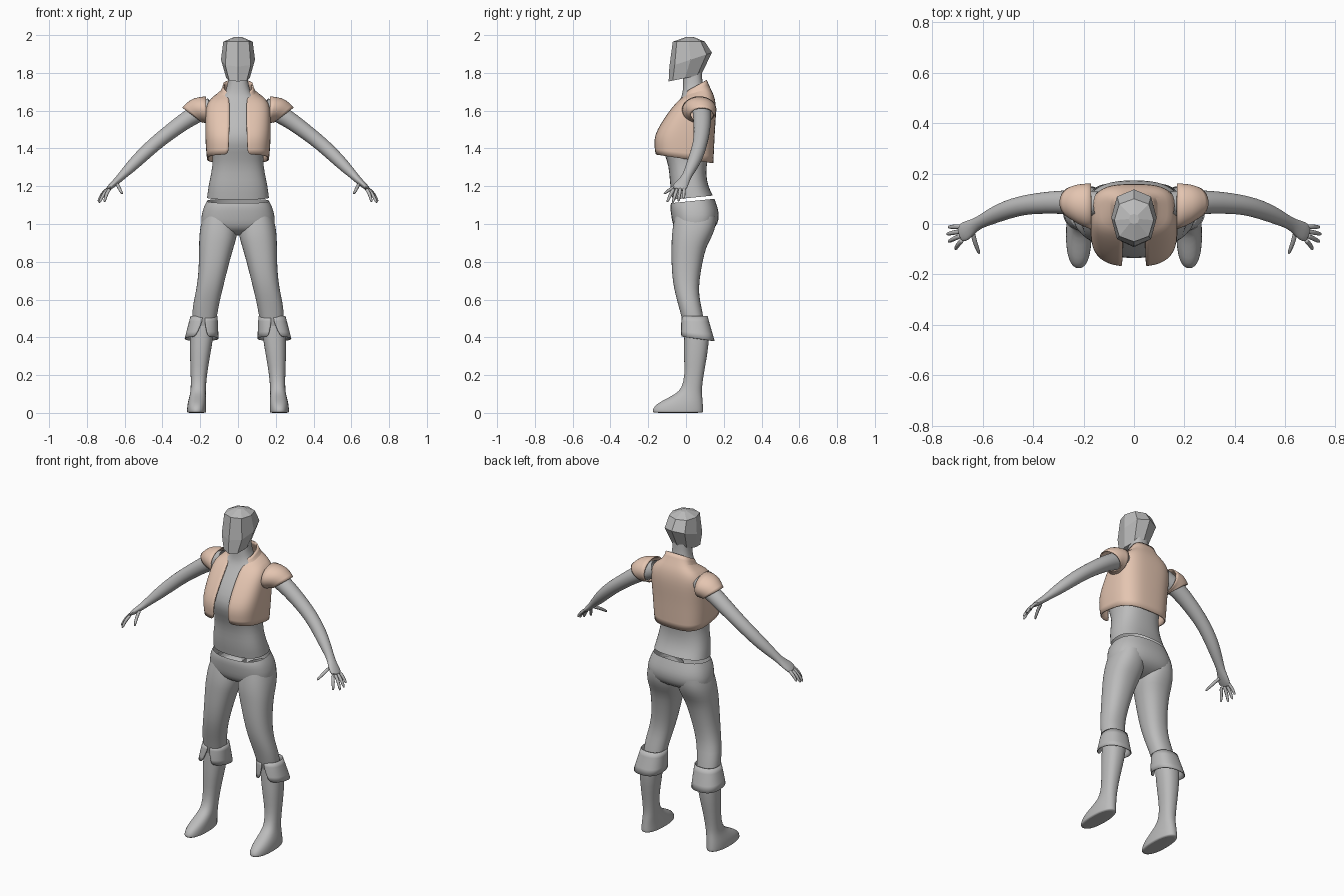
import bpy, bmesh, math
from mathutils import Vector

if "Cube" in bpy.data.objects:
    bpy.data.objects.remove(bpy.data.objects["Cube"])


def material(name, rgb):
    m = bpy.data.materials.new(name)
    m.diffuse_color = (*rgb, 1)
    m.use_nodes = True
    m.node_tree.nodes["Principled BSDF"].inputs["Base Color"].default_value = m.diffuse_color
    return m


GREY = material("plain_grey", (0.5, 0.5, 0.5))
TAN = material("pale_tan", (0.78, 0.56, 0.44))


def spow(a, p):
    return math.copysign(abs(a) ** p, a)


def ring(c, u, v, n=2.0, count=24, gap=None):
    """Superellipse around c; starts at -v. A gap leaves it open there."""
    c, u, v = Vector(c), Vector(u), Vector(v)
    if gap is None:
        angles = [2 * math.pi * i / count for i in range(count)]
    else:
        a = math.asin(min(1, gap / u.length) ** (n / 2))
        angles = [a + (2 * math.pi - 2 * a) * i / count for i in range(count + 1)]
    return [c + u * spow(math.sin(t), 2 / n) - v * spow(math.cos(t), 2 / n) for t in angles]


def level(z, x0, x1, y0, y1, tilt=0.0, **kw):
    """Horizontal ring from its bounds; tilt raises the back."""
    rx, ry = (x1 - x0) / 2, (y1 - y0) / 2
    return ring(((x0 + x1) / 2, (y0 + y1) / 2, z), (rx, 0, 0), (0, ry, ry * tilt), **kw)


def tube(path, side=(0, 1, 0), count=12):
    """Rings along a path of (point, half width, half thickness)."""
    pts = [Vector(p[0]) for p in path]
    rings = []
    for i, (p, a, b) in enumerate(path):
        d = (pts[min(i + 1, len(pts) - 1)] - pts[max(i - 1, 0)]).normalized()
        s = Vector(side)
        s = (s - d * s.dot(d)).normalized()
        rings.append(ring(p, d.cross(s) * b, s * a, count=count))
    return rings


def loft(name, ringsets, mat, caps=(False, False), closed=True, mirror=False,
         thick=0, sub=1, smooth=True):
    bm = bmesh.new()
    for rings in ringsets:
        rows = [[bm.verts.new(p) for p in r] for r in rings]
        n = len(rows[0])
        for a, b in zip(rows, rows[1:]):
            for i in range(n if closed else n - 1):
                j = (i + 1) % n
                bm.faces.new((a[i], a[j], b[j], b[i]))
        for flag, row in zip(caps, (rows[0], rows[-1])):
            if flag:
                centre = bm.verts.new(sum((v.co for v in row), Vector()) / n)
                for i in range(n):
                    bm.faces.new((row[i], row[(i + 1) % n], centre))
    bmesh.ops.recalc_face_normals(bm, faces=bm.faces)
    me = bpy.data.meshes.new(name)
    bm.to_mesh(me)
    bm.free()
    me.materials.append(mat)
    ob = bpy.data.objects.new(name, me)
    bpy.context.collection.objects.link(ob)
    if smooth:
        bpy.ops.object.select_all(action='DESELECT')
        ob.select_set(True)
        bpy.context.view_layer.objects.active = ob
        me.shade_smooth()
    if mirror:
        ob.modifiers.new("mirror", 'MIRROR').use_clip = False
        ob.modifiers["mirror"].use_mirror_merge = False
    if sub:
        s = ob.modifiers.new("smooth", 'SUBSURF')
        s.levels = s.render_levels = sub
    if thick:
        s = ob.modifiers.new("thickness", 'SOLIDIFY')
        s.thickness, s.offset = thick, -1
    if smooth:
        bpy.ops.object.shade_smooth_by_angle(angle=math.radians(40))
    return ob


# Faceted head
head = [level(1.99, -.02, .02, 0, .04, n=2.4, count=8),
        level(1.965, -.078, .078, -.07, .1, n=2.4, count=8),
        level(1.87, -.09, .09, -.088, .137, .33, n=2.4, count=8),
        level(1.772, -.062, .062, -.092, .08, .2, n=2.4, count=8)]
loft("head", [head], GREY, caps=(True, True), sub=0, smooth=False)

# Torso and neck: z, half width, front, back
TORSO = [(1.14, .165, -.072, .143), (1.2, .158, -.085, .117), (1.27, .142, -.088, .105),
         (1.34, .132, -.1, .115), (1.42, .142, -.138, .13), (1.48, .152, -.138, .14),
         (1.55, .155, -.105, .143), (1.61, .15, -.065, .14), (1.66, .11, -.03, .125),
         (1.69, .07, -.018, .105), (1.74, .053, -.015, .085), (1.82, .05, -.015, .085)]
loft("torso", [[level(z, -w, w, f, b, .1 if i == 0 else 0, n=2.5)
                for i, (z, w, f, b) in enumerate(TORSO)]], GREY)

# Open vest with collar: z, half width, front, back, tilt, half opening
VEST = [(1.345, .165, -.163, .145, -.15, .05), (1.41, .171, -.17, .149, -.08, .05),
        (1.47, .174, -.167, .152, 0, .048), (1.53, .174, -.135, .156, 0, .046),
        (1.59, .172, -.095, .16, 0, .045), (1.64, .166, -.055, .158, 0, .045),
        (1.675, .135, -.028, .148, .1, .05), (1.695, .088, -.012, .13, .3, .055),
        (1.732, .08, -.002, .11, .55, .06)]
loft("vest", [[level(z, -w, w, f, b, t, n=3, count=32, gap=g)
               for z, w, f, b, t, g in VEST]], TAN, closed=False, thick=.008)

# Cap sleeves
SLEEVE = [ring((.17, .07, 1.605), (0, 0, .072), (0, .092, 0)),
          ring((.207, .076, 1.602), (.03, 0, .067), (0, .084, 0)),
          ring((.228, .082, 1.59), (.043, 0, .053), (0, .074, 0)),
          ring((.242, .085, 1.576), (.054, 0, .041), (0, .064, 0))]
loft("cap_sleeve", [SLEEVE], TAN, mirror=True, thick=.006)

# Arms running into flat palms
ARM = [((.14, .08, 1.62), .05, .05), ((.22, .085, 1.585), .05, .05),
       ((.29, .087, 1.54), .047, .045), ((.37, .083, 1.48), .043, .041),
       ((.44, .075, 1.425), .039, .039), ((.51, .055, 1.36), .038, .037),
       ((.57, .028, 1.3), .032, .031), ((.615, .005, 1.255), .024, .022),
       ((.64, -.01, 1.228), .03, .019), ((.667, -.028, 1.205), .04, .016),
       ((.69, -.04, 1.183), .037, .012)]
loft("arm", [tube(ARM, count=16)], GREY, caps=(False, True), mirror=True)

# Fingers and thumb: base, tip
FINGERS = [((.683, -.01, 1.19), (.735, -.012, 1.135)), ((.686, -.029, 1.188), (.741, -.04, 1.12)),
           ((.686, -.047, 1.186), (.735, -.07, 1.113)), ((.68, -.064, 1.186), (.708, -.1, 1.117)),
           ((.64, -.03, 1.212), (.613, -.117, 1.16))]


def finger(base, tip):
    a, b = Vector(base), Vector(tip)
    mid = a.lerp(b, .5) + Vector((.004, 0, .006))
    return tube([(a, .011, .011), (mid, .01, .01), (a.lerp(b, .92), .008, .008),
                 (b, .004, .004)], side=(.6, 1, .3), count=8)


loft("fingers", [finger(*f) for f in FINGERS], GREY, caps=(True, True), mirror=True)

# Hips: z, half width, front, back
HIPS = [(1.122, .166, -.08, .152), (1.09, .183, -.085, .167), (1.05, .194, -.08, .177),
        (1.0, .2, -.072, .17), (.965, .17, -.055, .14), (.94, .06, 0, .07)]
loft("trouser_hips", [[level(z, -w, w, f, b, .1 if i == 0 else 0, n=2.5)
                       for i, (z, w, f, b) in enumerate(HIPS)]], GREY, caps=(False, True))

# Trouser legs: z, inner, outer, front, back
LEG = [(1.04, .015, .185, -.06, .16), (.99, .004, .2, -.07, .16), (.93, .005, .206, -.077, .137),
       (.88, .022, .207, -.077, .107), (.8, .045, .207, -.078, .088), (.7, .07, .213, -.072, .07),
       (.62, .09, .228, -.055, .068), (.55, .105, .243, -.035, .085), (.46, .12, .243, -.012, .1)]
loft("trouser_leg", [[level(z, a, b, f, k, n=2.3) for z, a, b, f, k in LEG]], GREY, mirror=True)

# Boots, shaft down to sole
BOOT = [(.48, .125, .25, -.008, .115), (.4, .13, .255, -.01, .125), (.3, .148, .255, -.012, .112),
        (.2, .165, .25, -.006, .093), (.13, .17, .25, -.022, .084), (.1, .17, .254, -.055, .085),
        (.07, .169, .262, -.115, .088), (.045, .168, .268, -.16, .09), (.02, .168, .27, -.177, .092),
        (.006, .168, .27, -.177, .092), (0, .17, .268, -.174, .09)]
loft("boot", [[level(z, a, b, f, k, n=2.3) for z, a, b, f, k in BOOT]], GREY,
     caps=(False, True), mirror=True)

# Flared boot cuffs, split at the front
CUFF = [(.512, .108, .252, -.022, .115, 0, .002), (.455, .104, .268, -.028, .132, -.05, .014),
        (.393, .103, .283, -.03, .152, -.13, .032)]
loft("boot_cuff", [[level(z, a, b, f, k, t, n=2.4, gap=g) for z, a, b, f, k, t, g in CUFF]],
     GREY, closed=False, mirror=True, thick=.005)
